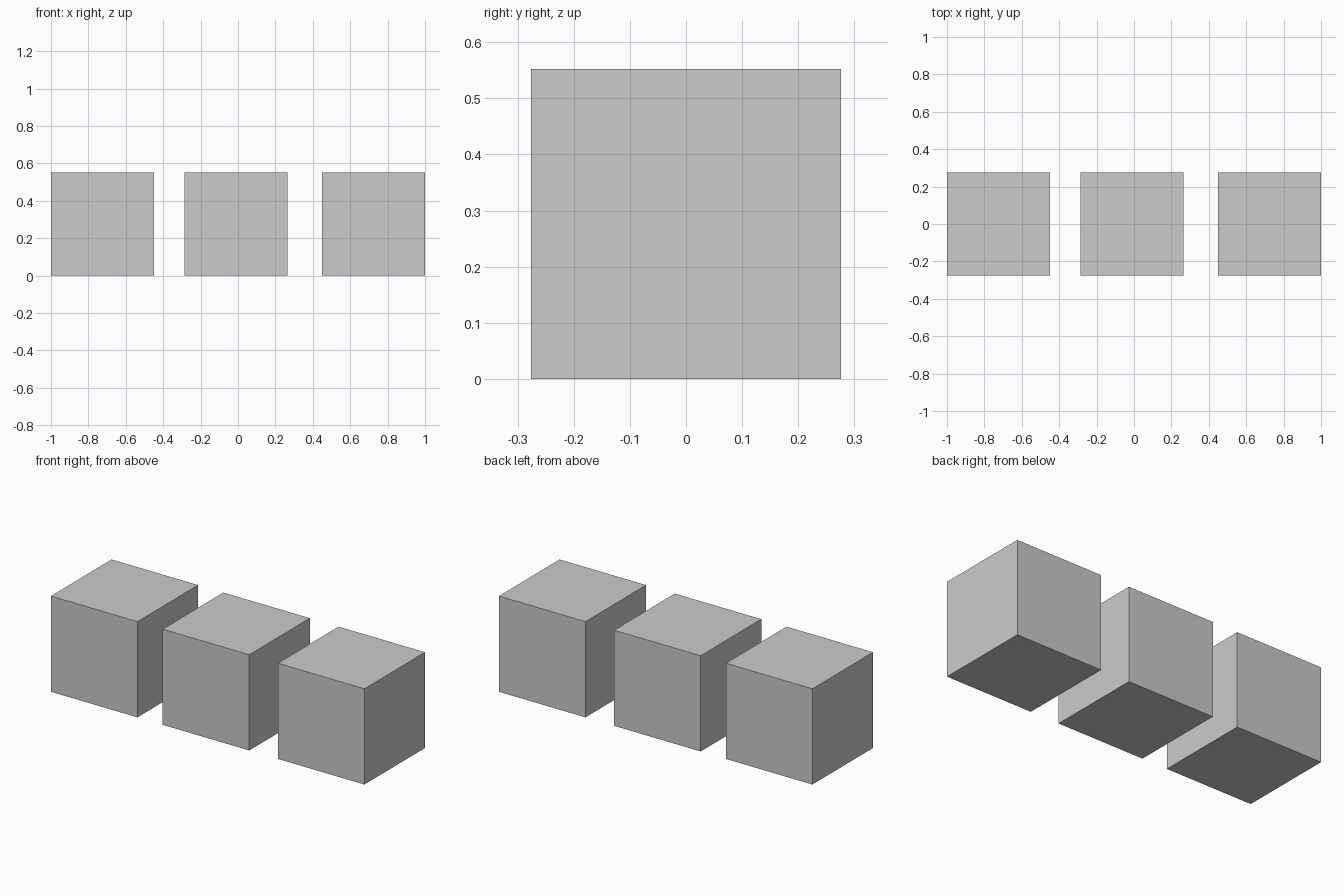
import bpy

if "Cube" in bpy.data.objects:
    bpy.data.objects.remove(bpy.data.objects["Cube"])

SIZE = 0.552  # edge length of every cube

# Three equal cubes in a row, the middle one slightly off centre
centres = {
    "left_cube": -1 + SIZE / 2,
    "middle_cube": -0.011,
    "right_cube": 1 - SIZE / 2,
}

for name, x in centres.items():
    bpy.ops.mesh.primitive_cube_add(size=SIZE, location=(x, 0, SIZE / 2))
    cube = bpy.context.object
    cube.name = name
    cube.data.name = name
